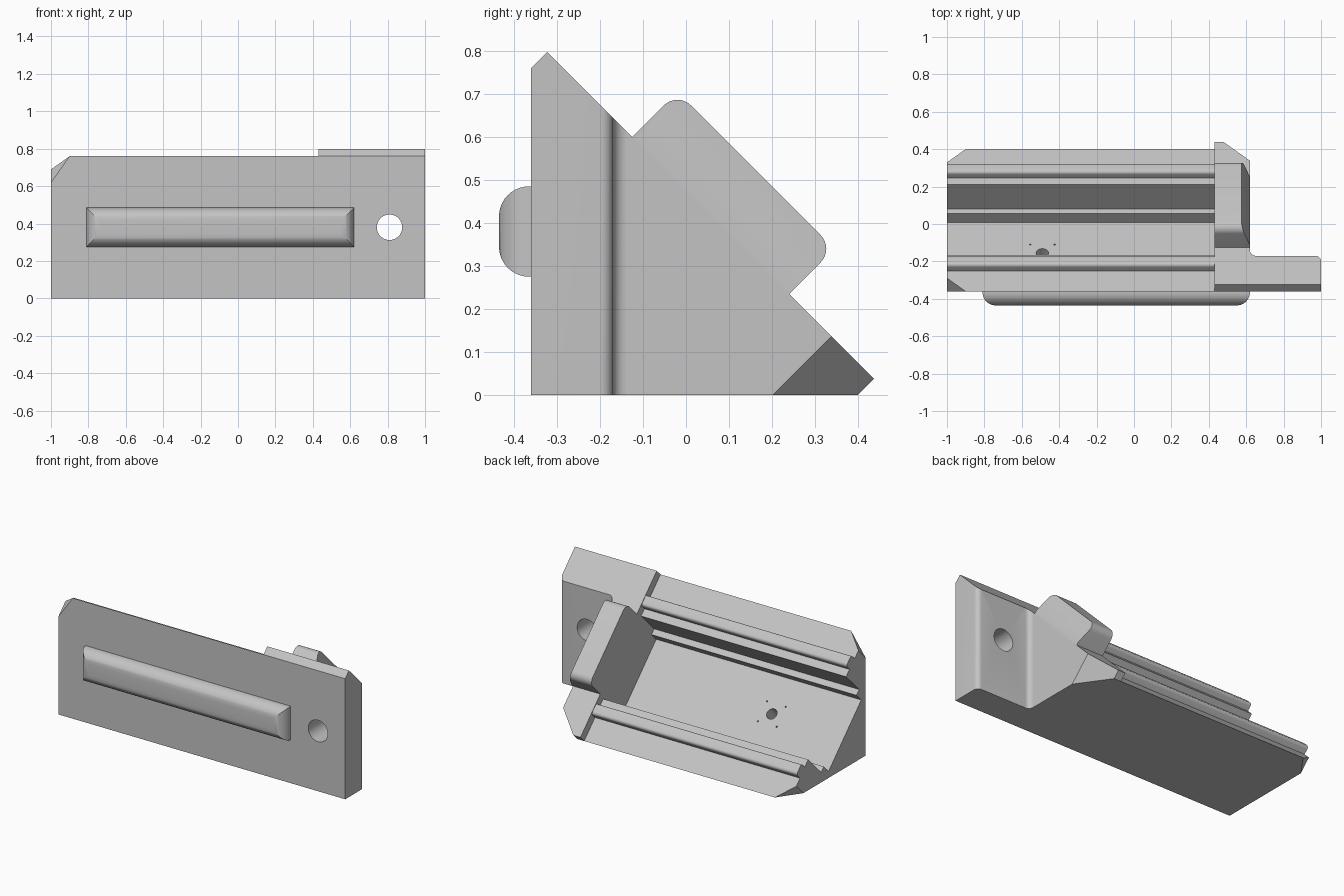
import bpy, bmesh, math
from mathutils import Vector

cube = bpy.data.objects.get("Cube")
if cube:
    bpy.data.objects.remove(cube)

grey = bpy.data.materials.new("plain_grey")
grey.use_nodes = True
grey.diffuse_color = (0.55, 0.55, 0.55, 1)
grey.node_tree.nodes["Principled BSDF"].inputs["Base Color"].default_value = (0.55, 0.55, 0.55, 1)

R = math.sqrt(0.5)


def sloped(x, w, u):
    """w runs down the 45 degree slope, u runs out of it."""
    return Vector((x, (u + w - 0.36) / 2, (u - w + 0.36) / 2))


def rounded(corners, steps=6):
    """Expand (a, b, radius) right-angle corners into arcs."""
    out = []
    for i, (a, b, r) in enumerate(corners):
        p = Vector((a, b))
        if not r:
            out.append(p)
            continue
        d1 = (Vector(corners[i - 1][:2]) - p).normalized()
        d2 = (Vector(corners[(i + 1) % len(corners)][:2]) - p).normalized()
        for k in range(steps + 1):
            t = math.pi / 2 * k / steps
            out.append(p + r * (d1 * (1 - math.sin(t)) + d2 * (1 - math.cos(t))))
    return out


def loft(name, loops, clips=()):
    """Skin closed loops, cap the ends, then slice with (point, normal) planes."""
    bm = bmesh.new()
    rings = [[bm.verts.new(p) for p in loop] for loop in loops]
    n = len(rings[0])
    for a, b in zip(rings, rings[1:]):
        for i in range(n):
            bm.faces.new((a[i], a[(i + 1) % n], b[(i + 1) % n], b[i]))
    bm.faces.new(rings[0])
    bm.faces.new(rings[-1])
    for point, normal in clips:
        geom = bm.verts[:] + bm.edges[:] + bm.faces[:]
        cut = bmesh.ops.bisect_plane(bm, geom=geom, plane_co=point, plane_no=normal, clear_outer=True)
        edges = [e for e in cut["geom_cut"] if isinstance(e, bmesh.types.BMEdge)]
        bmesh.ops.holes_fill(bm, edges=edges)
    bmesh.ops.recalc_face_normals(bm, faces=bm.faces[:])
    mesh = bpy.data.meshes.new(name)
    bm.to_mesh(mesh)
    bm.free()
    mesh.materials.append(grey)
    obj = bpy.data.objects.new(name, mesh)
    bpy.context.collection.objects.link(obj)
    return obj


def prism(name, profile, x0, x1, clips=()):
    return loft(name, [[sloped(x, w, u) for w, u in profile] for x in (x0, x1)], clips)


def drill(target, name, centre, axis, radius, depth, sides=32):
    bpy.ops.mesh.primitive_cylinder_add(vertices=sides, radius=radius, depth=depth, location=centre)
    cutter = bpy.context.object
    cutter.name = name
    cutter.data.materials.append(grey)
    cutter.rotation_euler = Vector(axis).to_track_quat('Z', 'Y').to_euler()
    cutter.hide_render = True
    cutter.hide_set(True)
    cutter.display_type = 'WIRE'
    mod = target.modifiers.new(name, 'BOOLEAN')
    mod.operation = 'DIFFERENCE'
    mod.solver = 'EXACT'
    mod.object = cutter


# Tray with stepped rails, mirrored across the slope, corners cut at its free end
half = [(0.76, 0.40, 0), (0.545, 0.40, 0), (0.545, 0.47, 0.025), (0.445, 0.47, 0.025),
        (0.445, 0.405, 0), (0.378, 0.405, 0), (0.378, 0.145, 0), (0.325, 0.145, 0), (0.325, 0.05, 0)]
section = half + [(-w, u, r) for w, u, r in reversed(half)] + [(0, -0.36, 0)]
tray = prism("tray", rounded(section), -1, 0.43,
             [(sloped(-0.9, s * 0.76, 0), Vector((-1, s * R, -s * R))) for s in (1, -1)])

# Pivot hole and four pin holes in the tray floor
slope_out = (0, 1, 1)
drill(tray, "centre_hole_cutter", sloped(-0.49, 0, 0.05), slope_out, 0.033, 0.2)
for sx in (-1, 1):
    for sw in (-1, 1):
        drill(tray, "pin_hole_cutter", sloped(-0.49 + sx * 0.065, sw * 0.09, 0.05),
              slope_out, 0.005, 0.06, 8)

# Solid end wall with its lower corner cut
wall = [(0.76, 0.475), (-0.76, 0.475), (-0.76, 0.40), (0, -0.36), (0.76, 0.40)]
prism("end_wall", wall, 0.43, 0.62, [(sloped(0.48, 0.76, 0), Vector((1, R, -R)))])

# Rounded stop block on the end wall, with a slanted outer side
stop = rounded([(-0.365, 0.45, 0), (-0.365, 0.685, 0.064), (0.365, 0.685, 0.064), (0.365, 0.45, 0)], 8)
slant = (sloped(0.575, 0, 0.685) - sloped(0.62, 0, 0.50)).cross(Vector((0, 1, -1)))
if slant.x < 0:
    slant.negate()
stop_block = prism("stop_block", stop, 0.43, 0.62, [(sloped(0.62, 0, 0.50), slant)])

# Mounting tab beyond the end wall, with filleted vertical corners and a bolt hole
outline = rounded([(0.62, -0.36, 0), (1, -0.36, 0), (1, -0.17, 0.03),
                   (0.62, -0.17, 0.03), (0.62, -0.14, 0)])
tab = loft("mounting_tab", [[Vector((p.x, p.y, z)) for p in outline] for z in (0, 1)],
           [(sloped(0, 0, 0.475), Vector((0, 1, 1))), (sloped(0, -0.76, 0), Vector((0, -1, 1)))])
drill(tab, "bolt_hole_cutter", (0.81, -0.26, 0.38), (0, 1, 0), 0.068, 0.5, 48)

# Grip bar on the front, quarter-round on all sides with mitred corners
loops = []
for k in range(-1, 11):
    t = math.pi / 2 * max(k, 0) / 10
    inset = 0.07 * (1 - math.cos(t))
    y = -0.36 if k < 0 else -0.365 - 0.07 * math.sin(t)
    x0, x1, z0, z1 = -0.81 + inset, 0.62 - inset, 0.275 + inset, 0.485 - inset
    loops.append([Vector((x, y, z)) for x, z in ((x0, z0), (x1, z0), (x1, z1), (x0, z1))])
grip = loft("grip_bar", loops)

# Smooth the rounded parts while keeping edges sharp
bpy.ops.object.select_all(action='DESELECT')
for obj in (tray, stop_block, tab, grip):
    obj.select_set(True)
bpy.context.view_layer.objects.active = tray
bpy.ops.object.shade_smooth_by_angle(angle=math.radians(30))
